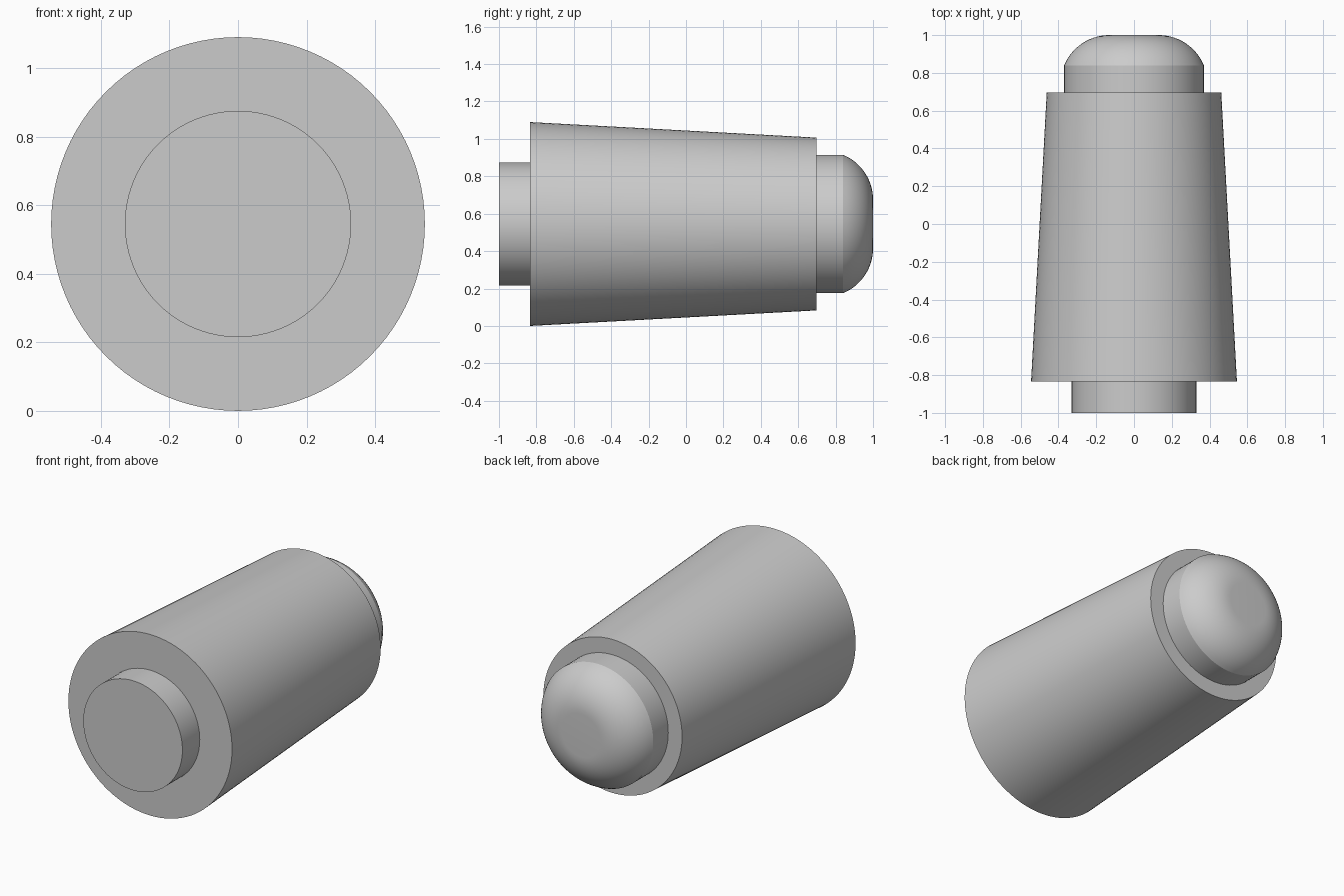
import bpy
import bmesh
import math
from mathutils import Vector, Matrix

cube = bpy.data.objects.get("Cube")
if cube:
    bpy.data.objects.remove(cube, do_unlink=True)

AXIS_Z = 0.545
SIDES = 96

grey = bpy.data.materials.new("plain grey")
grey.use_nodes = True
grey.diffuse_color = (0.6, 0.6, 0.6, 1)
grey.node_tree.nodes["Principled BSDF"].inputs["Base Color"].default_value = (0.6, 0.6, 0.6, 1)


def turned_part(name, profile):
    """Spin (radius, y) points about the lengthwise axis."""
    bm = bmesh.new()
    verts = [bm.verts.new((r, y, 0)) for r, y in profile]
    edges = [bm.edges.new(pair) for pair in zip(verts, verts[1:])]
    bmesh.ops.spin(bm, geom=verts + edges, cent=(0, 0, 0), axis=(0, 1, 0),
                   angle=math.tau, steps=SIDES, use_merge=True)
    bmesh.ops.remove_doubles(bm, verts=bm.verts, dist=0.0001)
    bmesh.ops.recalc_face_normals(bm, faces=bm.faces)
    bm.transform(Matrix.Translation(Vector((0, 0, AXIS_Z))))
    mesh = bpy.data.meshes.new(name)
    bm.to_mesh(mesh)
    bm.free()
    mesh.materials.append(grey)
    obj = bpy.data.objects.new(name, mesh)
    bpy.context.collection.objects.link(obj)
    bpy.ops.object.select_all(action='DESELECT')
    obj.select_set(True)
    bpy.context.view_layer.objects.active = obj
    bpy.ops.object.shade_smooth_by_angle(angle=math.radians(20))
    return obj


# Front stub, sunk a little into the body
turned_part("front_stub", [(0, -1), (0.33, -1), (0.33, -0.82), (0, -0.82)])

# Tapered main body
turned_part("tapered_body", [(0, -0.835), (0.545, -0.835), (0.462, 0.697), (0, 0.697)])

# Rear cap: short cylinder, rounded shoulder and small flat tip
flat, bend, steps = 0.13, 0.26, 14
sweep = math.asin((0.37 - flat) / bend)
shoulder = [(flat + bend * math.sin(sweep * (1 - i / steps)),
             1 - bend + bend * math.cos(sweep * (1 - i / steps)))
            for i in range(steps + 1)]
turned_part("rounded_cap", [(0, 0.68), (0.37, 0.68)] + shoulder + [(0, 1)])
